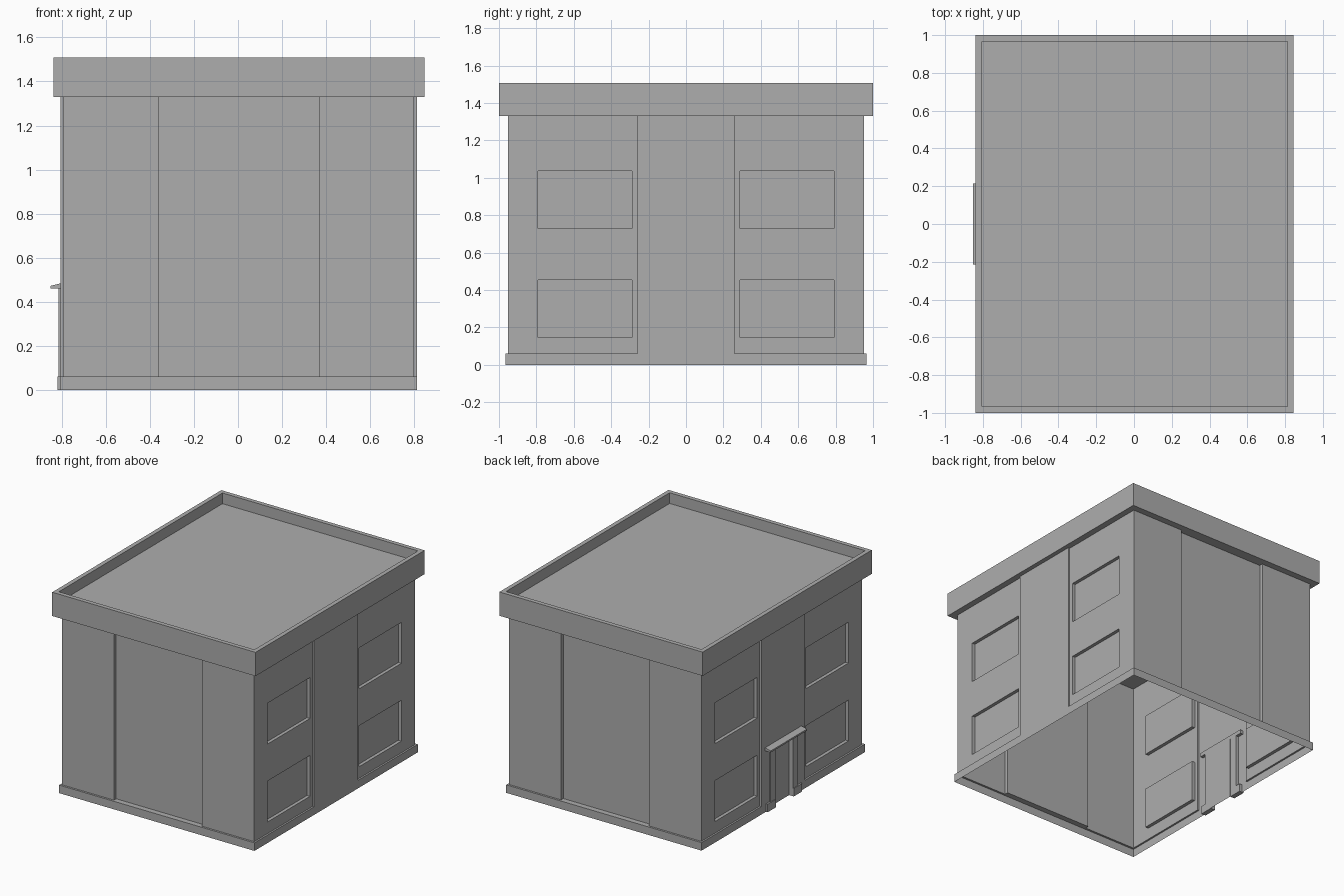
import bpy, bmesh
from mathutils import Vector

cube = bpy.data.objects.get("Cube")
if cube:
    bpy.data.objects.remove(cube, do_unlink=True)

grey = bpy.data.materials.new("plain_grey")
grey.use_nodes = True
COLOUR = (0.42, 0.42, 0.42, 1)
grey.diffuse_color = COLOUR
grey.node_tree.nodes["Principled BSDF"].inputs["Base Color"].default_value = COLOUR

CX = 0.0035                      # the building sits slightly off centre
Z = Vector((0, 0, 1))
BASE_X, BASE_Y = 0.809, 0.966    # half sizes of the plinth course
WALL_X, WALL_Y = 0.796, 0.951    # half sizes of the walls
BASE_TOP, EAVES, TOP = 0.06, 1.33, 1.508


def finish(name, bm):
    bmesh.ops.remove_doubles(bm, verts=bm.verts, dist=1e-5)
    mesh = bpy.data.meshes.new(name)
    bm.to_mesh(mesh)
    bm.free()
    mesh.materials.append(grey)
    obj = bpy.data.objects.new(name, mesh)
    bpy.context.collection.objects.link(obj)
    return obj


def relief(name, along, us, zs, depth, limit):
    """Thin wall sheet of grid cells, each at its own depth, joined by steps."""
    out = along.cross(Z)
    bm = bmesh.new()

    def quad(*points):
        bm.faces.new([bm.verts.new(Vector((CX, 0, 0)) + along * u + out * d + Z * z)
                      for u, d, z in points])

    def cell(i, j):
        return depth((us[i] + us[i + 1]) / 2, (zs[j] + zs[j + 1]) / 2)

    for i in range(len(us) - 1):
        for j in range(len(zs) - 1):
            u0, u1, z0, z1, a = us[i], us[i + 1], zs[j], zs[j + 1], cell(i, j)
            # corner columns carry only the plinth course
            if z1 <= BASE_TOP or abs(u0 + u1) / 2 < limit:
                quad((u0, a, z0), (u1, a, z0), (u1, a, z1), (u0, a, z1))
            if i + 2 < len(us) and cell(i + 1, j) != a:
                b = cell(i + 1, j)
                quad((u1, a, z0), (u1, b, z0), (u1, b, z1), (u1, a, z1))
            if j + 2 < len(zs) and cell(i, j + 1) != a:
                b = cell(i, j + 1)
                quad((u0, a, z1), (u1, a, z1), (u1, b, z1), (u0, b, z1))
    finish(name, bm)


def box(name, x0, x1, y0, y1, z0, z1):
    bm = bmesh.new()
    bmesh.ops.create_cube(bm, size=1)
    for v in bm.verts:
        v.co = ((x0, x1)[v.co.x > 0], (y0, y1)[v.co.y > 0], (z0, z1)[v.co.z > 0])
    return finish(name, bm)


def mirrored(half):
    return [-u for u in reversed(half)] + half


# Front and back walls: wide recessed centre panel above the plinth
def end_depth(u, z):
    if z < BASE_TOP:
        return BASE_Y
    return WALL_Y - 0.027 if abs(u) < 0.365 else WALL_Y


for name, along in (("front_wall", Vector((1, 0, 0))), ("back_wall", Vector((-1, 0, 0)))):
    relief(name, along, mirrored([0.365, WALL_X, BASE_X]), [0, BASE_TOP, EAVES],
           end_depth, WALL_X)


# Side walls: raised centre bay, four recessed windows
def side_depth(u, z):
    if abs(u) < 0.26 or z < BASE_TOP:
        return BASE_X
    in_row = 0.147 < z < 0.453 or 0.73 < z < 1.036
    if 0.29 < abs(u) < 0.79 and in_row:
        return WALL_X - 0.025
    return WALL_X


# The entrance side also has a recessed doorway
def entrance_depth(u, z):
    if abs(u) < 0.105 and z < 0.46:
        return WALL_X - 0.012
    return side_depth(u, z)


SIDE_U = mirrored([0.105, 0.26, 0.29, 0.79, WALL_Y, BASE_Y])
SIDE_Z = [0, BASE_TOP, 0.147, 0.453, 0.46, 0.73, 1.036, EAVES]
relief("left_wall", Vector((0, 1, 0)), SIDE_U, SIDE_Z, side_depth, WALL_Y)
relief("right_wall", Vector((0, -1, 0)), SIDE_U, SIDE_Z, entrance_depth, WALL_Y)

# Roof block with a sunken deck behind the parapet
bm = bmesh.new()
bmesh.ops.create_cube(bm, size=1)
for v in bm.verts:
    v.co = (CX + v.co.x * 1.684, v.co.y * 2, TOP if v.co.z > 0 else EAVES)
bm.normal_update()
deck = max(bm.faces, key=lambda f: f.calc_center_median().z)
bmesh.ops.inset_region(bm, faces=[deck], thickness=0.046)
walls = bmesh.ops.extrude_face_region(bm, geom=[deck])["geom"]
for v in walls:
    if isinstance(v, bmesh.types.BMVert):
        v.co.z -= 0.08
if deck.is_valid:
    bmesh.ops.delete(bm, geom=[deck], context="FACES")
bmesh.ops.recalc_face_normals(bm, faces=bm.faces)
finish("roof_parapet", bm)

# Door surround: columns on small plinths
for side, s in (("front", -1), ("back", 1)):
    for part, x, y, z0, z1 in (("column", -0.814, 0.165, BASE_TOP, 0.46),
                               ("plinth", -0.819, 0.205, 0, BASE_TOP)):
        ys = sorted((s * 0.105, s * y))
        box(f"{side}_door_{part}", x, -0.782, *ys, z0, z1)

# Door canopy: sloping wedge profile
bm = bmesh.new()
profile = [(-0.852, 0.46), (-0.782, 0.46), (-0.782, 0.489), (-0.852, 0.472)]
face = bm.faces.new([bm.verts.new((x, -0.215, z)) for x, z in profile])
ext = bmesh.ops.extrude_face_region(bm, geom=[face])["geom"]
bmesh.ops.translate(bm, vec=(0, 0.43, 0),
                    verts=[g for g in ext if isinstance(g, bmesh.types.BMVert)])
bmesh.ops.recalc_face_normals(bm, faces=bm.faces)
finish("door_canopy", bm)
